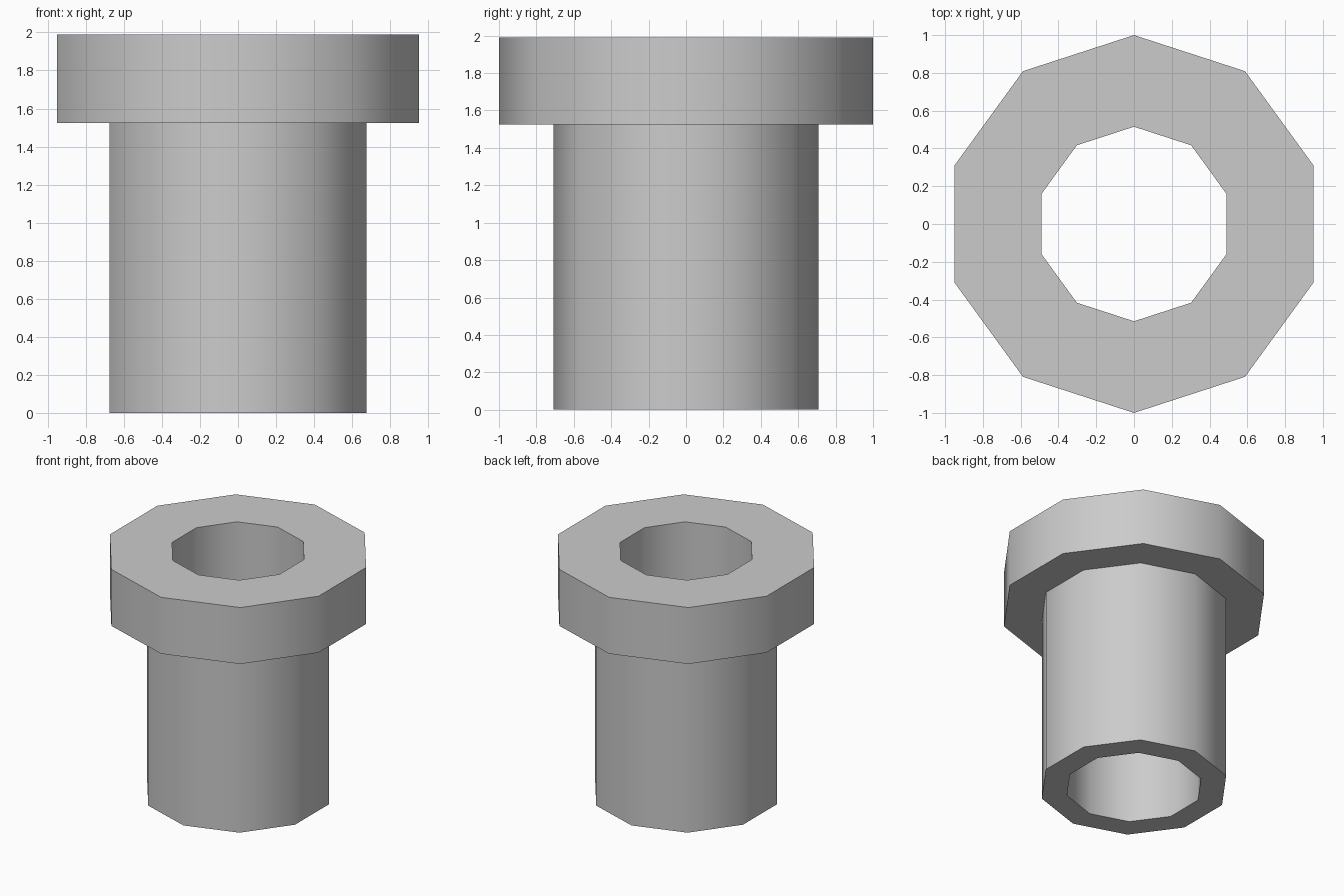
import bpy
import bmesh
import math
from mathutils import Vector

cube = bpy.data.objects.get("Cube")
if cube:
    bpy.data.objects.remove(cube, do_unlink=True)

SIDES = 10
BORE, STEM, FLANGE = 0.515, 0.709, 1.0
SHOULDER, TOP = 1.525, 1.99

# Plain grey finish
grey = bpy.data.materials.new("light_grey")
grey.use_nodes = True
colour = (0.6, 0.6, 0.6, 1.0)
grey.diffuse_color = colour
grey.node_tree.nodes["Principled BSDF"].inputs["Base Color"].default_value = colour

# Closed cross-section of the bushing: stem, shoulder, flange and bore
profile = [(BORE, 0), (STEM, 0), (STEM, SHOULDER),
           (FLANGE, SHOULDER), (FLANGE, TOP), (BORE, TOP)]

# Turn the cross-section round the z axis, with a corner on the y axis
bm = bmesh.new()
verts = [bm.verts.new((0, radius, z)) for radius, z in profile]
edges = [bm.edges.new((v, verts[(i + 1) % len(verts)])) for i, v in enumerate(verts)]
bmesh.ops.spin(bm, geom=verts + edges, cent=Vector(), axis=Vector((0, 0, 1)),
               angle=math.tau, steps=SIDES, use_merge=True)
bmesh.ops.remove_doubles(bm, verts=bm.verts, dist=0.0001)
bmesh.ops.recalc_face_normals(bm, faces=bm.faces)

mesh = bpy.data.meshes.new("flanged_bushing")
bm.to_mesh(mesh)
bm.free()
mesh.materials.append(grey)
bushing = bpy.data.objects.new("flanged_bushing", mesh)
bpy.context.collection.objects.link(bushing)

# Smooth walls, crisp rims
bpy.ops.object.select_all(action="DESELECT")
bushing.select_set(True)
bpy.context.view_layer.objects.active = bushing
bpy.ops.object.shade_smooth_by_angle(angle=math.radians(45))
